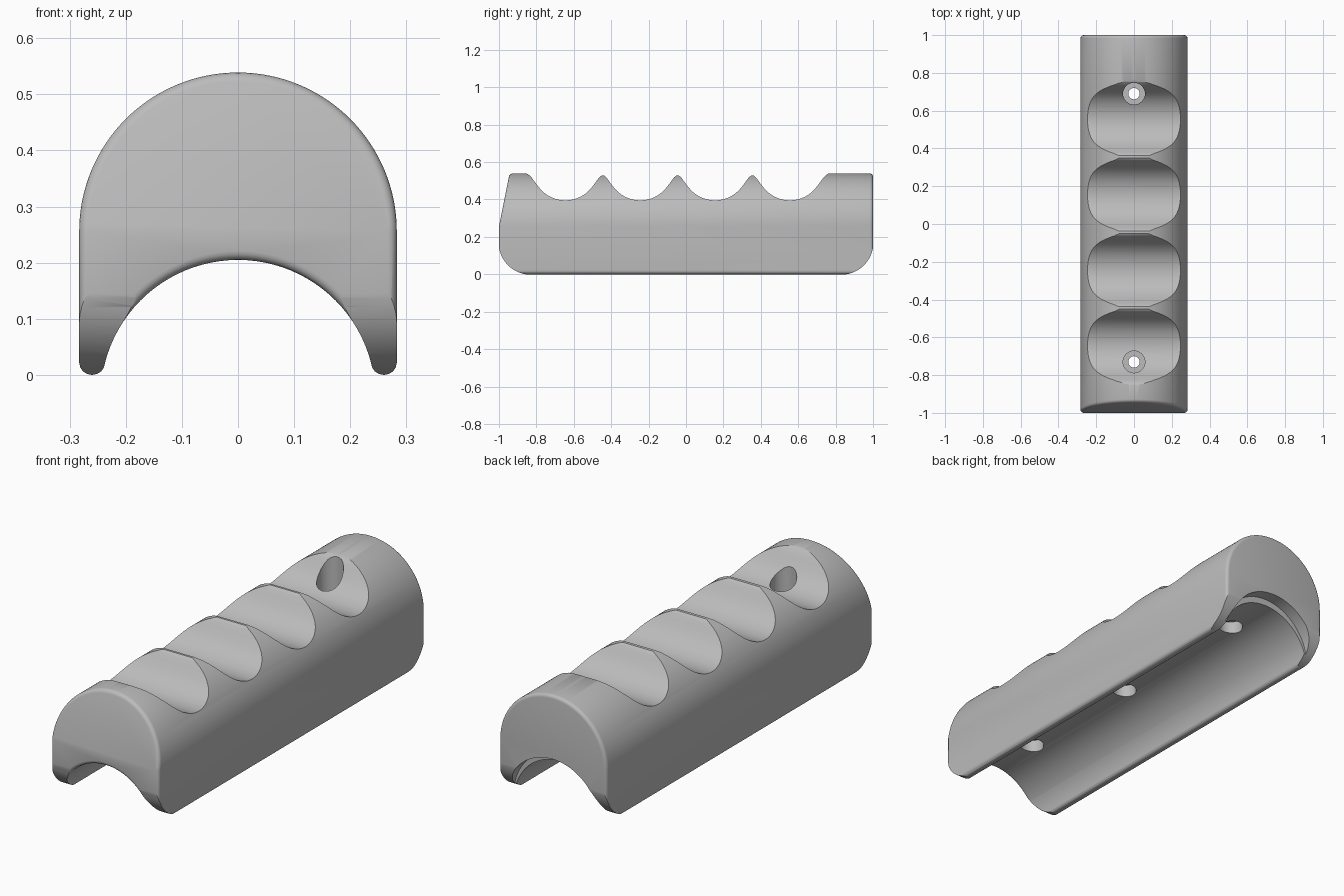
import bpy, bmesh
from math import sin, cos, pi, sqrt, asin, atan

cube = bpy.data.objects.get("Cube")
if cube:
    bpy.data.objects.remove(cube)

grey = bpy.data.materials.new("grey plastic")
grey.use_nodes = True
grey.diffuse_color = (0.5, 0.5, 0.5, 1)
grey.node_tree.nodes["Principled BSDF"].inputs["Base Color"].default_value = (0.5, 0.5, 0.5, 1)


def finish(name, bm):
    bmesh.ops.recalc_face_normals(bm, faces=bm.faces)
    mesh = bpy.data.meshes.new(name)
    bm.to_mesh(mesh)
    bm.free()
    mesh.materials.append(grey)
    obj = bpy.data.objects.new(name, mesh)
    bpy.context.collection.objects.link(obj)
    return obj


def arc(cx, cz, r, a0, a1, n, rz=None):
    steps = [a0 + (a1 - a0) * i / n for i in range(n + 1)]
    return [(cx + r * cos(a), cz + (rz or r) * sin(a)) for a in steps]


def loft(name, rings, caps):
    """Skin closed rings of points and close both ends with the given index groups."""
    bm = bmesh.new()
    vs = [[bm.verts.new(p) for p in ring] for ring in rings]
    n = len(vs[0])
    for a, b in zip(vs, vs[1:]):
        for i in range(n):
            bm.faces.new((a[i], a[(i + 1) % n], b[(i + 1) % n], b[i]))
    for ring in (vs[0], vs[-1]):
        for group in caps:
            bm.faces.new([ring[i] for i in group])
    return finish(name, bm)


# Cross-section of the grip: round back over a concave saddle with rounded legs
SHOULDER, OUTER, SADDLE, SADDLE_Z, LEG = 0.256, 0.283, 0.245, -0.04, 0.022
DOME = 64


def section(inset):
    outer, inner = OUTER - inset, SADDLE + inset
    end = asin((LEG - SADDLE_Z) / inner)
    inner_x = inner * cos(end)
    mid, half = (outer + inner_x) / 2, (outer - inner_x) / 2
    pts = arc(0, SHOULDER, outer, 0, pi, DOME)
    pts += arc(-mid, LEG, half, pi, 2 * pi, 8, LEG)
    pts += arc(0, SADDLE_Z, inner, pi - end, end, 40)[1:-1]
    pts += arc(mid, LEG, half, pi, 2 * pi, 8, LEG)
    return pts


# Body with softened ends and a sloping upper front face
rings = []
FILLET = 0.016
steps = [FILLET * (1 - sin(i * pi / 8)) for i in range(5)]
depths = [FILLET * (1 - cos(i * pi / 8)) for i in range(5)]
for inset, depth in zip(steps, depths):
    rings.append([(x, -1 + depth + 0.2 * max(0, z - SHOULDER), z) for x, z in section(inset)])
for inset, depth in reversed(list(zip(steps, depths))):
    rings.append([(x, 1 - depth, z) for x, z in section(inset)])
count = len(rings[0])
grip = loft("grip", rings, [range(DOME + 1), [*range(DOME, count), 0]])

# Side outline: finger grooves on top, rounded lower corners
R, SLOPE = 0.18, 1.4
LIMIT = R * sin(atan(SLOPE))
GROOVES = [-0.645 + 0.4 * i for i in range(4)]


def raw_top(y):
    d = min(abs(y - g) for g in GROOVES)
    e = min(d, LIMIT)
    return min(0.541, 0.395 + R - sqrt(R * R - e * e) + SLOPE * (d - e))


def top(y):
    return sum(raw_top(y + k * 0.005) for k in range(-4, 5)) / 9


outline = arc(-0.83, 0.17, 0.172, pi, 1.5 * pi, 16)
outline += arc(0.83, 0.17, 0.172, 1.5 * pi, 2 * pi, 16)
outline.append((1.002, 0.541))
outline += [(y, top(y)) for y in (0.8 - 0.0125 * i for i in range(136))]
outline.append((-1.002, 0.541))
side = loft("side_outline_cutter", [[(x, y, z) for y, z in outline] for x in (-0.4, 0.4)],
            [range(len(outline))])


def rod(name, r, y, z0, z1):
    circle = arc(0, y, r, 0, 2 * pi, 32)[:-1]
    return loft(name, [[(x, v, z) for x, v in circle] for z in (z0, z1)], [range(32)])


# Screw holes: wide bores above and below a narrow web, plus a blind middle hole
cutters = []
for label, y in (("front", -0.73), ("back", 0.69)):
    cutters.append(rod(label + "_bore_cutter", 0.058, y, 0.32, 0.7))
    cutters.append(rod(label + "_screw_cutter", 0.03, y, -0.05, 0.6))
    cutters.append(rod(label + "_nut_cutter", 0.055, y, -0.1, 0.26))
cutters.append(rod("middle_nut_cutter", 0.055, -0.07, -0.1, 0.26))

# Shallow crescent step under the back end
ring = arc(0, -0.008, 0.245, 0, 2 * pi, 96)[:-1]
cutters.append(loft("back_step_cutter", [[(x, y, z) for x, z in ring] for y in (0.94, 1.1)],
                    [range(96)]))

bpy.context.view_layer.objects.active = grip
for cutter, operation in [(side, 'INTERSECT')] + [(c, 'DIFFERENCE') for c in cutters]:
    cutter.hide_render = True
    mod = grip.modifiers.new(cutter.name, 'BOOLEAN')
    mod.object, mod.operation, mod.solver = cutter, operation, 'EXACT'
    bpy.ops.object.modifier_apply(modifier=mod.name)
    bpy.data.objects.remove(cutter)

bpy.ops.object.select_all(action='DESELECT')
grip.select_set(True)
bpy.ops.object.shade_smooth_by_angle(angle=0.55)
